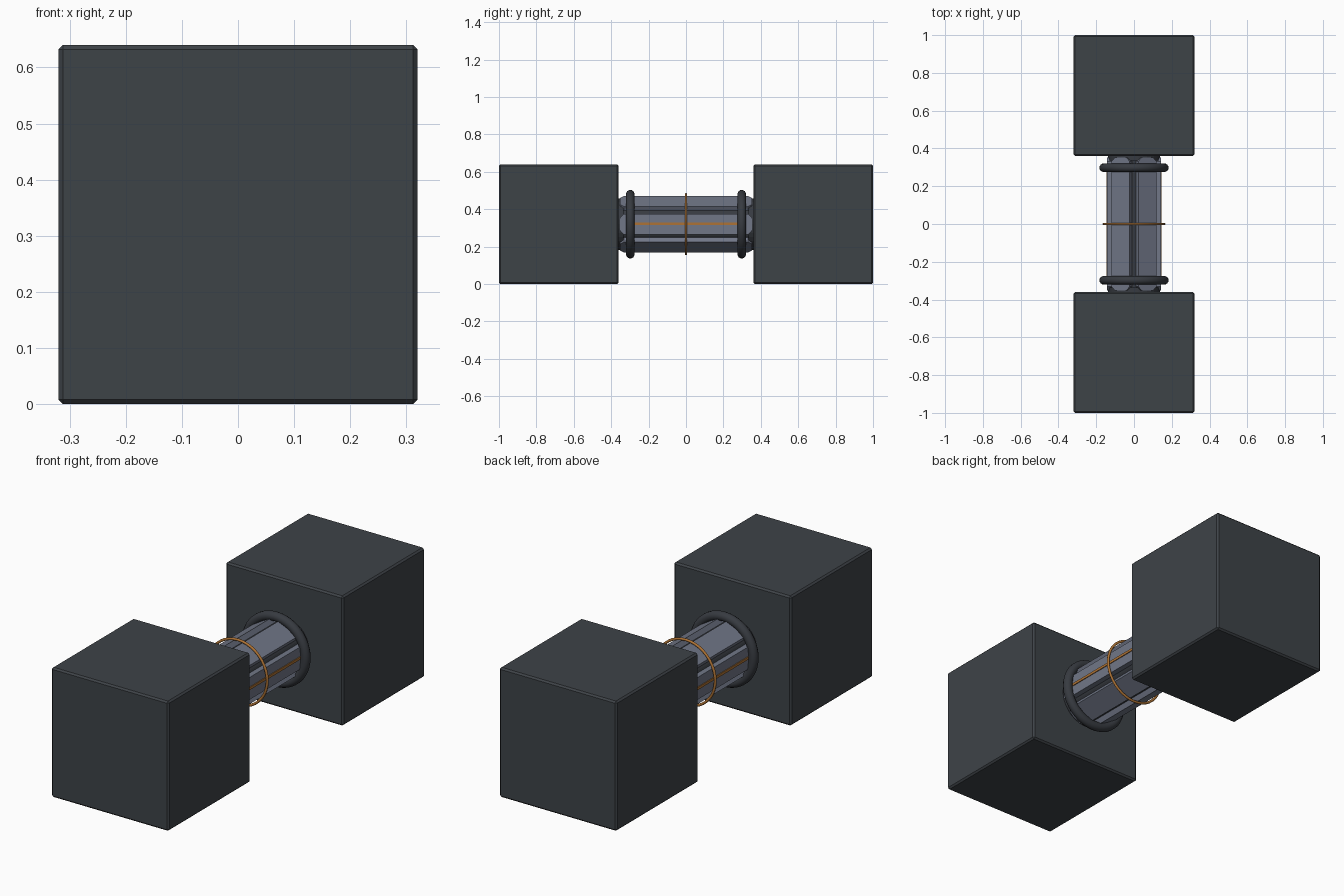
import bpy, bmesh, math
from mathutils import Matrix, Vector

if "Cube" in bpy.data.objects:
    bpy.data.objects.remove(bpy.data.objects["Cube"])

CZ = 0.32  # height of the bar axis


def material(name, rgb):
    m = bpy.data.materials.new(name)
    m.diffuse_color = (*rgb, 1)
    m.use_nodes = True
    m.node_tree.nodes["Principled BSDF"].inputs["Base Color"].default_value = m.diffuse_color
    return m


BLOCK = material("charcoal", (0.048, 0.056, 0.064))
TRIM = material("dark_rubber", (0.038, 0.043, 0.052))
PLATE = material("blue_grey_metal", (0.165, 0.185, 0.245))
COPPER = material("copper", (0.42, 0.17, 0.035))


def finish(name, bm, mat, smooth=False):
    bmesh.ops.recalc_face_normals(bm, faces=bm.faces[:])
    me = bpy.data.meshes.new(name)
    bm.to_mesh(me)
    bm.free()
    me.materials.append(mat)
    for p in me.polygons:
        p.use_smooth = smooth
    ob = bpy.data.objects.new(name, me)
    bpy.context.collection.objects.link(ob)
    return ob


def box(name, size, loc, bevel, mat):
    bm = bmesh.new()
    bmesh.ops.create_cube(bm, size=1, matrix=Matrix.Translation(loc) @ Matrix.Diagonal((*size, 1)))
    if bevel:
        bmesh.ops.bevel(bm, geom=bm.edges[:], offset=bevel, segments=1, affect='EDGES')
    return finish(name, bm, mat)


def rod_y(name, r, y0, y1, x, z, sides, mat):
    bm = bmesh.new()
    mx = Matrix.Translation((x, (y0 + y1) / 2, z)) @ Matrix.Rotation(math.pi / 2, 4, 'X')
    bmesh.ops.create_cone(bm, cap_ends=True, segments=sides, radius1=r, radius2=r,
                          depth=abs(y1 - y0), matrix=mx)
    return finish(name, bm, mat)


def ring_y(name, major, minor, y, seg, sides, mat):
    bm = bmesh.new()
    rows = []
    for i in range(seg):
        a = 2 * math.pi * i / seg
        row = []
        for j in range(sides):
            b = 2 * math.pi * (j + 0.5) / sides
            r = major + minor * math.cos(b)
            row.append(bm.verts.new((r * math.cos(a), y + minor * math.sin(b), CZ + r * math.sin(a))))
        rows.append(row)
    for i in range(seg):
        for j in range(sides):
            p, q, k = rows[i], rows[(i + 1) % seg], (j + 1) % sides
            bm.faces.new((p[j], q[j], q[k], p[k]))
    return finish(name, bm, mat, True)


# Flat plate with clipped corners, turned around the bar axis
def plate(name, angle):
    bm = bmesh.new()
    h, l, c = 0.055, 0.352, 0.02
    outline = [(h, l - c), (h - c, l), (c - h, l), (-h, l - c),
               (-h, c - l), (c - h, -l), (h - c, -l), (h, c - l)]
    face = bm.faces.new([bm.verts.new((0.105, y, t)) for t, y in outline])
    ext = bmesh.ops.extrude_face_region(bm, geom=[face])
    top = [v for v in ext["geom"] if isinstance(v, bmesh.types.BMVert)]
    bmesh.ops.translate(bm, verts=top, vec=Vector((0.037, 0, 0)))
    bm.transform(Matrix.Translation((0, 0, CZ)) @ Matrix.Rotation(-angle, 4, 'Y'))
    return finish(name, bm, PLATE)


# Core of the bar and its six plates
rod_y("bar_core", 0.128, -0.37, 0.37, 0, CZ, 36, TRIM)
for i in range(6):
    plate(f"bar_plate_{i + 1}", i * math.pi / 3)

# Copper band around the middle
ring_y("copper_band", 0.16, 0.0065, 0, 40, 8, COPPER)

# End blocks, collars and thick rings
for s, tag in ((-1, "front"), (1, "back")):
    box(f"{tag}_block", (0.64, 0.64, 0.64), (0, s * 0.68, CZ), 0.008, BLOCK)
    rod_y(f"{tag}_collar", 0.138, s * 0.335, s * 0.365, 0, CZ, 36, TRIM)
    ring_y(f"{tag}_ring", 0.161, 0.0225, s * 0.298, 48, 12, TRIM)

# Copper strips along both sides
for s, tag in ((-1, "left"), (1, "right")):
    box(f"{tag}_copper_strip", (0.01, 0.56, 0.013), (s * 0.141, 0, CZ + 0.002), 0, COPPER)
